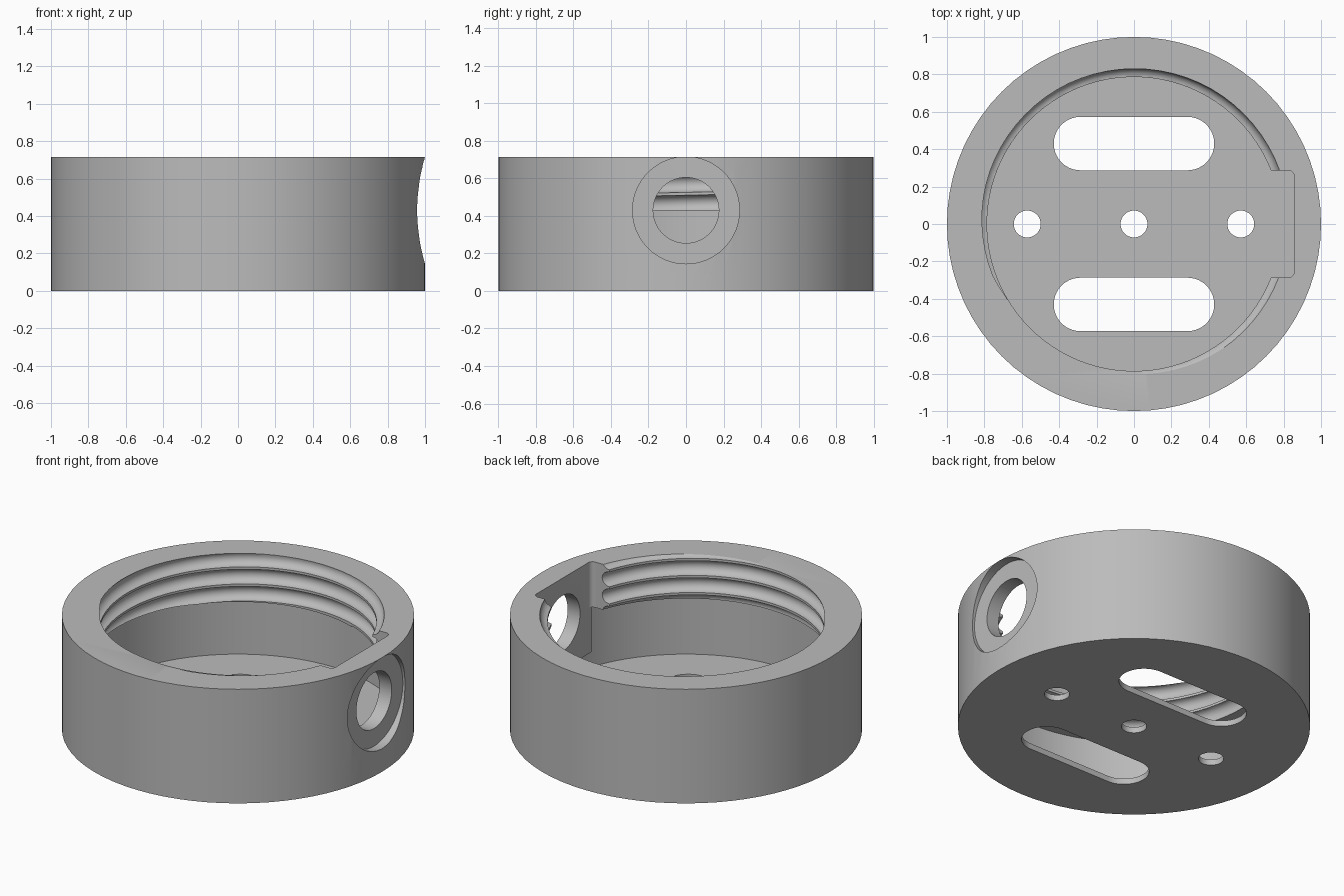
import bpy, bmesh, math
from mathutils import Matrix

cube = bpy.data.objects.get("Cube")
if cube:
    bpy.data.objects.remove(cube)

HEIGHT, FLOOR, LIP = 0.715, 0.036, 0.43
PORT_Z, BOSS = 0.43, 0.286

grey = bpy.data.materials.new("light_grey")
grey.use_nodes = True
colour = (0.5, 0.5, 0.5, 1)
grey.diffuse_color = colour
grey.node_tree.nodes["Principled BSDF"].inputs["Base Color"].default_value = colour


def add_object(name, bm):
    bmesh.ops.recalc_face_normals(bm, faces=bm.faces)
    mesh = bpy.data.meshes.new(name)
    bm.to_mesh(mesh)
    bm.free()
    mesh.materials.append(grey)
    obj = bpy.data.objects.new(name, mesh)
    bpy.context.collection.objects.link(obj)
    return obj


def prism(name, outline, z0, z1):
    bm = bmesh.new()
    face = bm.faces.new([bm.verts.new((x, y, z0)) for x, y in outline])
    up = bmesh.ops.extrude_face_region(bm, geom=[face])["geom"]
    bmesh.ops.translate(bm, vec=(0, 0, z1 - z0),
                        verts=[v for v in up if isinstance(v, bmesh.types.BMVert)])
    return add_object(name, bm)


def arc(cx, cy, r, start, end, n):
    angles = [math.radians(start + (end - start) * i / n) for i in range(n + 1)]
    return [(cx + r * math.cos(a), cy + r * math.sin(a)) for a in angles]


def circle(cx, cy, r, n):
    return arc(cx, cy, r, 0, 360, n)[:-1]


def cut(target, cutter):
    mod = target.modifiers.new(cutter.name, "BOOLEAN")
    mod.operation, mod.solver, mod.object = "DIFFERENCE", "EXACT", cutter
    bpy.context.view_layer.objects.active = target
    bpy.ops.object.modifier_apply(modifier=mod.name)
    bpy.data.objects.remove(cutter)


def side_cylinder(name, r, x0, x1):
    obj = prism(name, circle(0, 0, r, 64), x0, x1)
    obj.data.transform(Matrix.Translation((0, 0, PORT_Z)) @ Matrix.Rotation(math.pi / 2, 4, "Y"))
    return obj


def helix_groove(name, radius, tube, pitch, start, end, phase, step=5, sides=16):
    bm = bmesh.new()
    rings = []
    for deg in range(start, end + 1, step):
        a = math.radians(deg)
        z = HEIGHT - (deg - phase) / 360 * pitch
        rings.append([bm.verts.new((r * math.cos(a), r * math.sin(a), z + h))
                      for r, h in circle(radius, 0, tube, sides)])
    for low, high in zip(rings, rings[1:]):
        for i in range(sides):
            j = (i + 1) % sides
            bm.faces.new((low[i], low[j], high[j], high[i]))
    bm.faces.new(rings[0])
    bm.faces.new(rings[-1])
    return add_object(name, bm)


# Outer cup and its threaded mouth
cup = prism("threaded_cup", circle(0, 0, 1, 72), 0, HEIGHT)
cut(cup, prism("mouth", circle(0, 0, 0.786, 96), 0.2, 1))

# Wide chamber under the thread, leaving a block around the side port
chamber = prism("chamber", circle(0, 0, 0.929, 96), FLOOR, LIP)
block = [(0.857, -BOSS), (1.1, -BOSS), (1.1, BOSS), (0.857, BOSS)]
cut(chamber, prism("port_block", block, 0.143, 0.6))
cut(cup, chamber)

# Screw thread
cut(cup, helix_groove("thread", 0.786, 0.046, 0.107, -110, 1150, 57))

# Flat pocket with rounded corners inside the port
R = 0.03
pocket = [(0.5, BOSS), (0.5, -BOSS)]
pocket += arc(0.857 - R, -BOSS + R, R, -90, 0, 6) + arc(0.857 - R, BOSS - R, R, 0, 90, 6)
cut(cup, prism("pocket", pocket, 0.3, 1))

# Side port with its shallow round recess
cut(cup, side_cylinder("recess", BOSS - 0.001, 0.943, 1.2))
cut(cup, side_cylinder("port", 0.175, 0.6, 1.2))

# Floor slots and screw holes
for side in (-1, 1):
    slot = arc(0.286, side * 0.43, 0.143, -90, 90, 20) + arc(-0.286, side * 0.43, 0.143, 90, 270, 20)
    cut(cup, prism("slot", slot, -0.1, 0.1))
for x in (-0.571, 0, 0.571):
    cut(cup, prism("screw_hole", circle(x, 0, 0.072, 32), -0.1, 0.1))

# Smooth walls with crisp edges
bpy.ops.object.select_all(action="DESELECT")
cup.select_set(True)
bpy.context.view_layer.objects.active = cup
bpy.ops.object.shade_smooth_by_angle(angle=math.radians(30))
